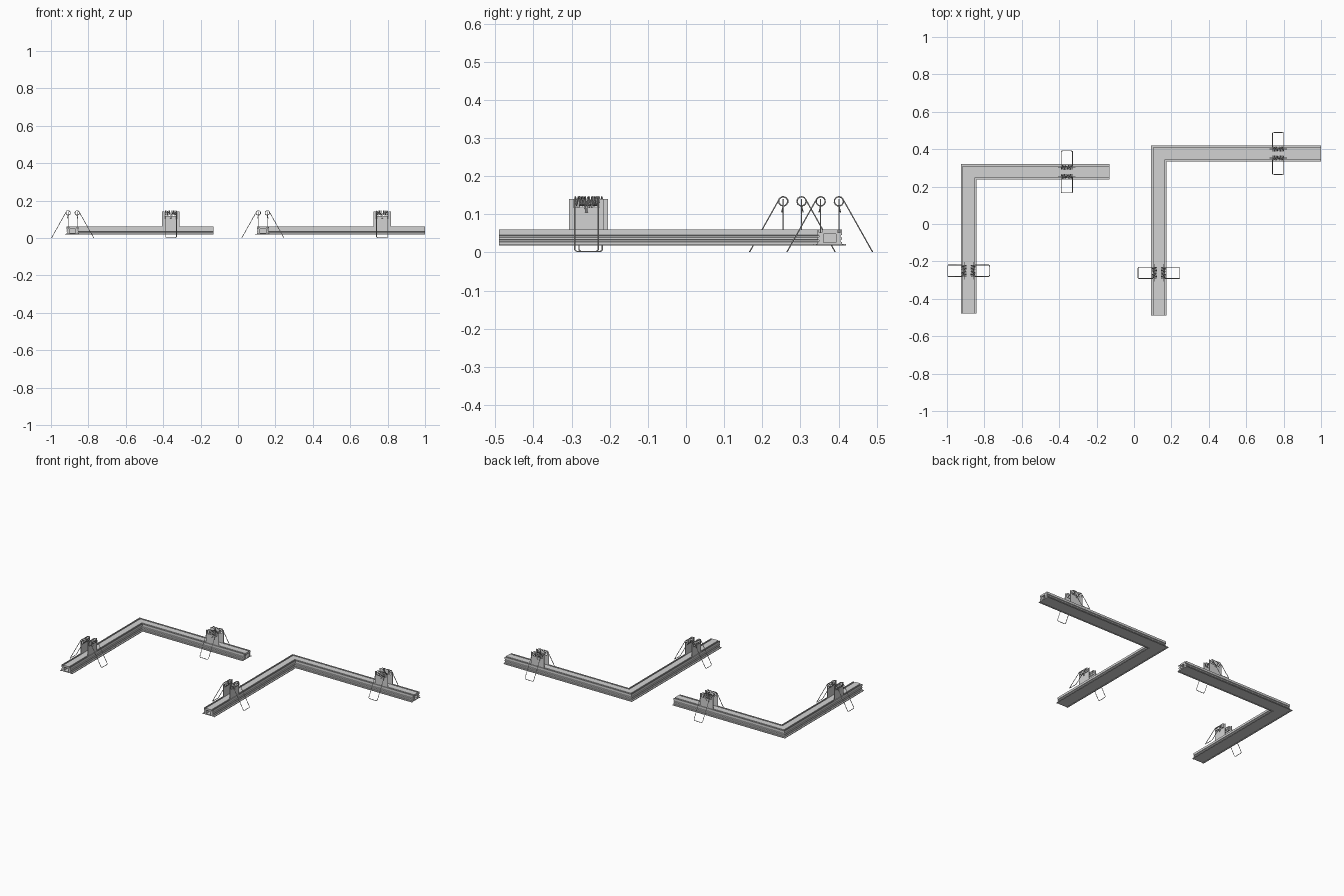
import bpy, bmesh, math
from mathutils import Vector

cube = bpy.data.objects.get("Cube")
if cube:
    bpy.data.objects.remove(cube, do_unlink=True)

# One light metal grey for rails, brackets and springs
GREY = bpy.data.materials.new("light metal grey")
GREY.use_nodes = True
GREY.diffuse_color = (0.65, 0.65, 0.65, 1)
GREY.node_tree.nodes["Principled BSDF"].inputs["Base Color"].default_value = GREY.diffuse_color

# Half cross-section of the rail: top, clip slot, ribbed side, trim flange, recessed underside
HALF = [(0.020, 0.060), (0.020, 0.052), (0.028, 0.052), (0.028, 0.060),
        (0.032, 0.060), (0.032, 0.046), (0.028, 0.044), (0.028, 0.041),
        (0.032, 0.039), (0.032, 0.034), (0.028, 0.032), (0.028, 0.029),
        (0.032, 0.027), (0.032, 0.022), (0.042, 0.022), (0.042, 0.018),
        (0.036, 0.018), (0.035, 0.020)]
OUTER = HALF + [(-u, z) for u, z in reversed(HALF)]
INNER = [(0.016, 0.026), (0.016, 0.048), (-0.016, 0.048), (-0.016, 0.026)]


def add_object(name, me):
    me.materials.clear()
    me.materials.append(GREY)
    ob = bpy.data.objects.new(name, me)
    bpy.context.collection.objects.link(ob)


def finish(bm, name):
    bmesh.ops.recalc_face_normals(bm, faces=bm.faces)
    me = bpy.data.meshes.new(name)
    bm.to_mesh(me)
    bm.free()
    add_object(name, me)


def rail(name, cx, cy, x_end, y_end):
    """Hollow profile swept round a mitred right-angle corner."""
    bm = bmesh.new()
    caps = [[], []]
    for loop in (OUTER, INNER):
        rings = [[bm.verts.new(p) for p in ring] for ring in (
            [(cx - u, y_end, z) for u, z in loop],
            [(cx - u, cy + u, z) for u, z in loop],
            [(x_end, cy + u, z) for u, z in loop])]
        n = len(loop)
        for a, b in zip(rings, rings[1:]):
            for i in range(n):
                j = (i + 1) % n
                bm.faces.new((a[i], a[j], b[j], b[i]))
        for cap, ring in zip(caps, (rings[0], rings[2])):
            cap += [bm.edges.get((ring[i], ring[(i + 1) % n])) for i in range(n)]
    for cap in caps:
        bmesh.ops.triangle_fill(bm, edges=cap, use_beauty=True)
    finish(bm, name)


def bracket(name, place, side):
    """Upright plate with a notch for the coil."""
    outline = [(-0.046, 0.052), (0.046, 0.052), (0.046, 0.14), (0.034, 0.14),
               (0.034, 0.118), (-0.034, 0.118), (-0.034, 0.14), (-0.046, 0.14)]
    bm = bmesh.new()
    lo, hi = [[bm.verts.new(place(a, side * u, z)) for a, z in outline]
              for u in (0.0225, 0.0255)]
    bm.faces.new(lo)
    bm.faces.new(hi)
    for i in range(len(lo)):
        j = (i + 1) % len(lo)
        bm.faces.new((lo[i], lo[j], hi[j], hi[i]))
    finish(bm, name)


def spring(name, place, side):
    """Double torsion spring: foot, leg, coil, centre hook, then mirrored."""
    half = [(0.022, 0.112, 0.002), (0.0275, 0.111, 0.0035), (0.0305, 0.109, 0.007)]
    steps = 48
    for i in range(steps + 1):
        t = i / steps
        ang = math.radians(30 + t * (240 + 3 * 360))
        half.append((0.0305 - 0.0275 * t, 0.024 + 0.012 * math.cos(ang),
                     0.134 + 0.012 * math.sin(ang)))
    half.append((0.003, 0.028, 0.106))
    path = half + [(-a, u, z) for a, u, z in reversed(half)]
    cu = bpy.data.curves.new(name, "CURVE")
    cu.dimensions = "3D"
    cu.bevel_depth = 0.0018
    cu.bevel_resolution = 1
    sp = cu.splines.new("POLY")
    sp.points.add(len(path) - 1)
    for pt, (a, u, z) in zip(sp.points, path):
        pt.co = (*place(a, side * u, z), 1)
    sp.use_cyclic_u = True
    tmp = bpy.data.objects.new(name + "_path", cu)
    bpy.context.collection.objects.link(tmp)
    bpy.context.view_layer.update()
    me = bpy.data.meshes.new_from_object(
        tmp.evaluated_get(bpy.context.evaluated_depsgraph_get()))
    bpy.data.objects.remove(tmp, do_unlink=True)
    for p in me.polygons:
        p.use_smooth = True
    add_object(name, me)


# Two corner rails, each with a pair of clips near both free ends
CLIP_INSET = 0.229
for tag, cx, cy, x_end, y_end in (("right", -0.884, 0.279, -0.13, -0.479),
                                  ("left", 0.133, 0.377, 1.0, -0.49)):
    rail(tag + "_corner_rail", cx, cy, x_end, y_end)
    arms = {
        "front_arm": lambda a, u, z: Vector((cx + u, y_end + CLIP_INSET + a, z)),
        "side_arm": lambda a, u, z: Vector((x_end - CLIP_INSET + a, cy + u, z)),
    }
    for arm, place in arms.items():
        for side, s_name in ((1, "plus"), (-1, "minus")):
            bracket(f"{tag}_{arm}_bracket_{s_name}", place, side)
            spring(f"{tag}_{arm}_spring_{s_name}", place, side)
